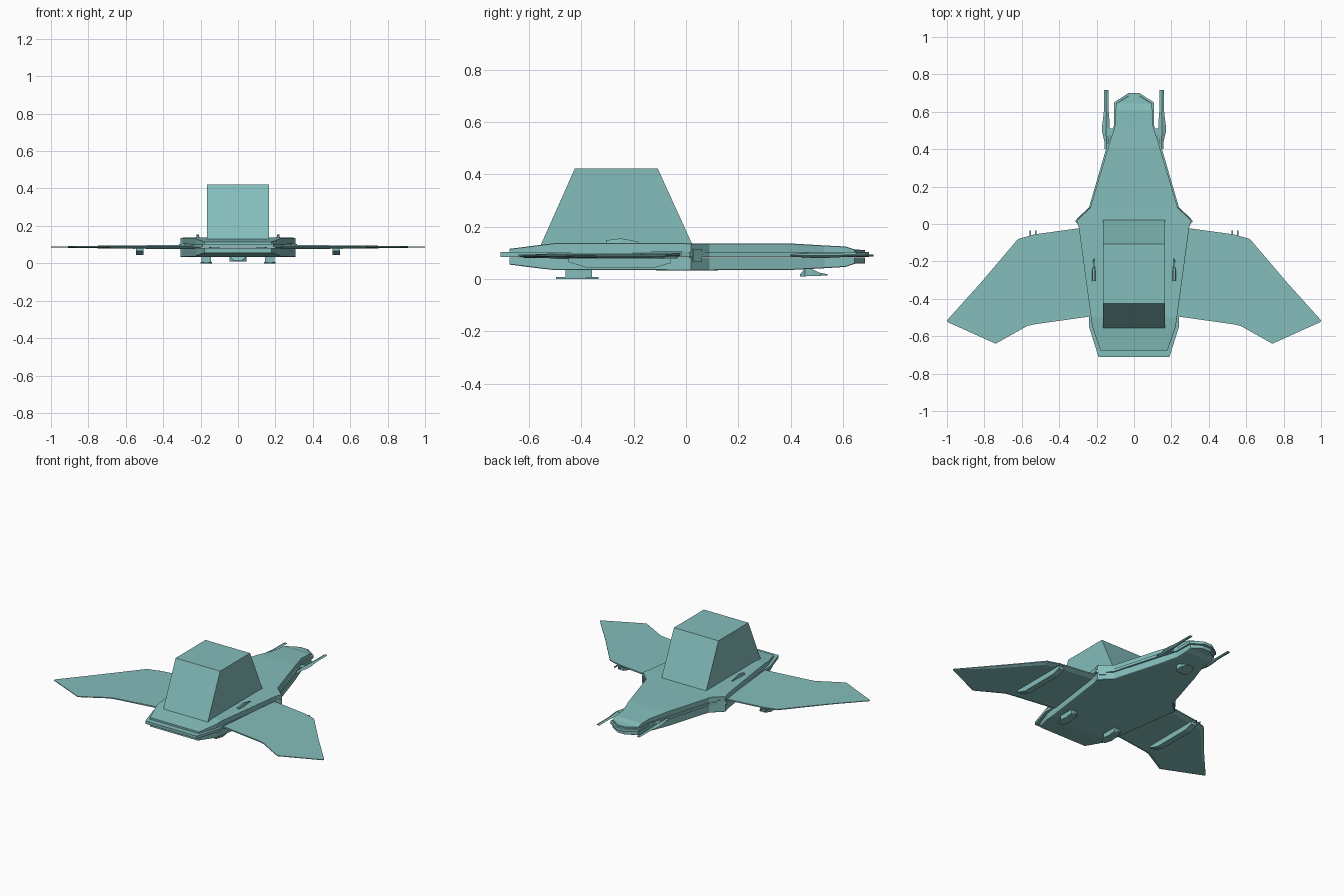
import bpy, bmesh

if "Cube" in bpy.data.objects:
    bpy.data.objects.remove(bpy.data.objects["Cube"])

paint = bpy.data.materials.new("teal_paint")
paint.diffuse_color = (.23, .51, .496, 1)
paint.use_nodes = True
paint.node_tree.nodes["Principled BSDF"].inputs["Base Color"].default_value = paint.diffuse_color

def mesh_object(name, verts, faces):
    me = bpy.data.meshes.new(name)
    me.from_pydata(verts, [], faces)
    bm = bmesh.new()
    bm.from_mesh(me)
    bmesh.ops.recalc_face_normals(bm, faces=bm.faces)
    bm.to_mesh(me)
    bm.free()
    me.materials.append(paint)
    ob = bpy.data.objects.new(name, me)
    bpy.context.collection.objects.link(ob)
    return ob

def loft(name, rings):
    """Skin a list of equal-length closed rings and cap both ends."""
    n = len(rings[0])
    verts = [p for r in rings for p in r]
    faces = [(i*n + j, i*n + (j+1) % n, (i+1)*n + (j+1) % n, (i+1)*n + j)
             for i in range(len(rings) - 1) for j in range(n)]
    faces += [tuple(range(n)), tuple(range((len(rings)-1)*n, len(rings)*n))]
    return mesh_object(name, verts, faces)

def mirror(ob):
    ob.modifiers.new("Mirror", 'MIRROR').use_axis = (True, False, False)
    return ob

def prism(name, outline, z0, z1):
    return loft(name, [[(x, y, z) for x, y in outline] for z in (z0, z1)])

def box(name, x0, x1, y0, y1, z0, z1):
    return prism(name, [(x0, y0), (x1, y0), (x1, y1), (x0, y1)], z0, z1)

# Hull stations: y, half width, deck height, keel height
stations = [(-.675, .18, .115, .055), (-.55, .223, .131, .039), (-.5, .23, .137, .034),
            (-.02, .295, .137, .033), (.02, .308, .136, .033), (.09, .233, .135, .033),
            (.41, .138, .135, .035), (.53, .10, .128, .041), (.61, .098, .124, .046),
            (.645, .094, .113, .058), (.685, .03, .110, .06)]

def slab(name, inner, side):
    rings = []
    for y, w, top, bottom in stations:
        z = top if side > 0 else bottom
        c = .002 * side
        rings.append([(-w, y, inner), (w, y, inner), (w, y, z - c),
                      (w - .004, y, z), (-w + .004, y, z), (-w, y, z - c)])
    return loft(name, rings)

slab("upper_hull", .103, 1)
slab("lower_hull", .082, -1)

# Thin band between the two hull halves
half = [(.19, -.71), (.24, -.55), (.24, -.48), (.285, -.02), (.315, .015), (.24, .09),
        (.147, .41), (.106, .53), (.106, .65), (.03, .70)]
prism("hull_band", half + [(-x, y) for x, y in reversed(half)], .084, .1025)

# Tapered deck tower
loft("deck_tower", [[(-.165, a, z), (.165, a, z), (.165, b, z), (-.165, b, z)]
                    for a, b, z in ((-.555, .025, .13), (-.425, -.108, .422))])

# Swept wings: flat on top, bevelled underneath, thinning to the tip
wing = [((.2, -.02), (.2, -.49), .012), ((.31, -.025), (.31, -.505), .011),
        ((.53, -.055), (.53, -.536), .009), ((.62, -.08), (.57, -.545), .008),
        ((.82, -.315), (.74, -.64), .006), ((1.0, -.515), (.995, -.525), .002)]
rings = []
for (x0, y0), (x1, y1), t in wing:
    rings.append([(x0 + (x1-x0)*f, y0 + (y1-y0)*f, .087 + s*t)
                  for f, s in ((0, 1), (1, 1), (1, .2), (.94, -1), (.06, -1), (0, .2))])
mirror(loft("wing", rings))

# Rails under the wings with small leading-edge barrels
mirror(loft("wing_rail", [[(x, y, z) for x, z in ((.505, .08), (.545, .08), (.545, zb), (.505, zb))]
                          for y, zb in ((-.45, .065), (-.38, .043), (-.12, .043), (-.06, .06))]))
for x in (.525, .555):
    mirror(box("wing_barrel", x - .003, x + .003, -.09, -.035, .076, .084))

# Nose guns: long flat blades beside the nose
gun = [(.146, .40, .012, .004), (.146, .44, .012, .007), (.15, .49, .020, .010),
       (.15, .53, .020, .010), (.148, .59, .014, .007), (.149, .62, .012, .005),
       (.149, .717, .012, .004)]
mirror(loft("nose_gun", [[(x - w, y, .09), (x, y, .09 + h), (x + w, y, .09), (x, y, .09 - h)]
                         for x, y, w, h in gun]))
mirror(box("gun_mount", .095, .145, .47, .51, .082, .098))

# Shoulder vents on the angled hull corners
mirror(prism("shoulder_vent", [(.26, .045), (.295, .012), (.305, .028), (.272, .061)], .065, .115))

# Small deck fairings
mirror(loft("deck_fairing", [[(.215 - w, y, .13), (.215 + w, y, .13),
                              (.215 + w*.6, y, z), (.215 - w*.6, y, z)]
                             for y, w, z in ((-.305, .010, .148), (-.25, .010, .155),
                                             (-.23, .006, .152), (-.18, .003, .142))]))

# Rear landing feet: stalk plus teardrop pad
mirror(box("rear_foot_stalk", .145, .195, -.46, -.36, .005, .04))
mirror(prism("rear_foot_pad", [(.155, -.497), (.185, -.497), (.2, -.45), (.195, -.40),
                               (.175, -.335), (.165, -.335), (.145, -.40), (.14, -.45)], 0, .008))

# Front landing skid
loft("front_skid", [[(-w, y, a), (w, y, a), (w, y, b), (-w, y, b)]
                    for y, w, a, b in ((.435, .025, .010, .016), (.455, .045, .010, .040),
                                       (.48, .045, .011, .038), (.51, .04, .012, .024),
                                       (.54, .02, .013, .018))])
